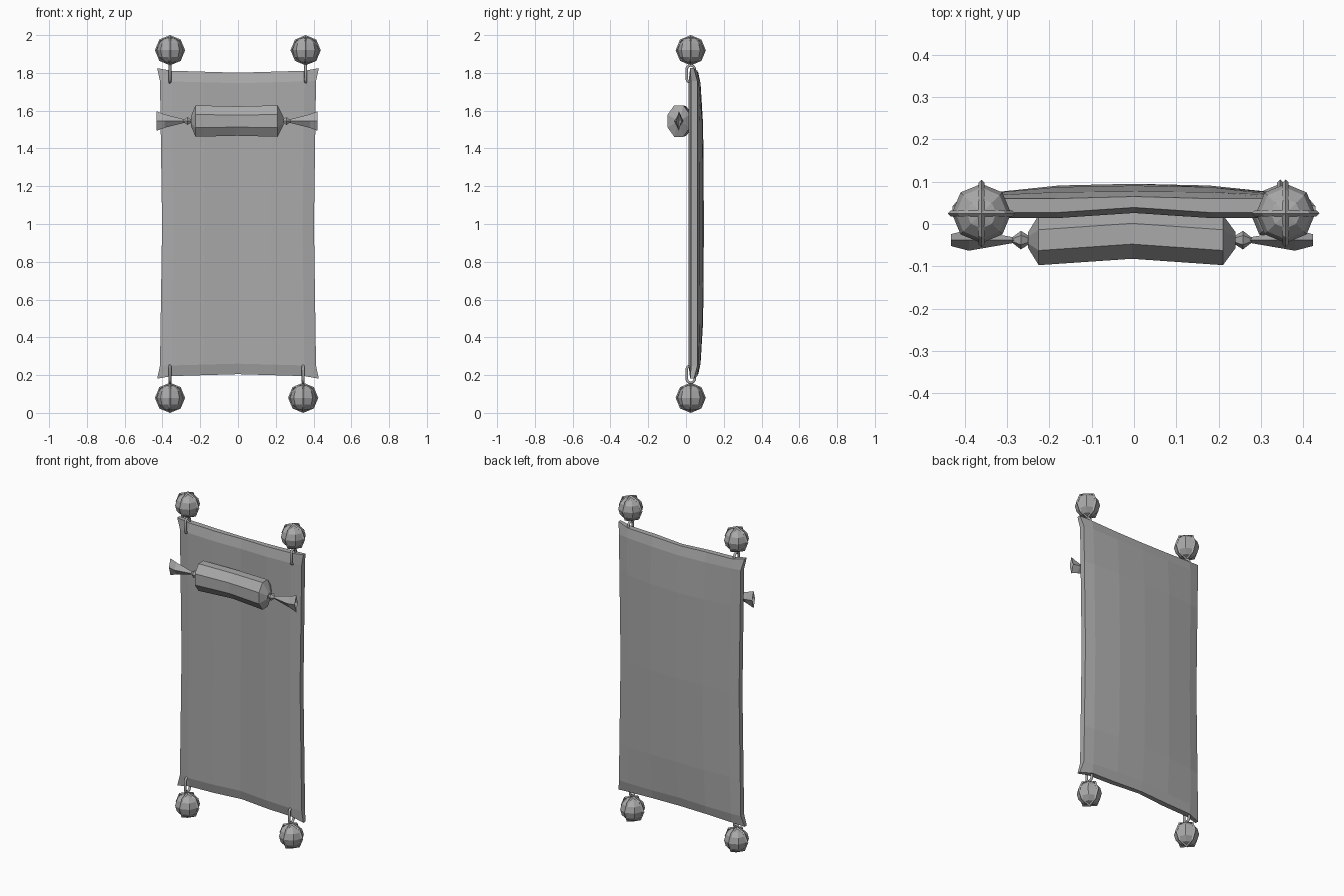
import bpy, bmesh, math
from mathutils import Matrix, Vector

if "Cube" in bpy.data.objects:
    bpy.data.objects.remove(bpy.data.objects["Cube"])

grey = bpy.data.materials.new("plain_grey")
grey.use_nodes = True
GREY = (0.4, 0.4, 0.4, 1)
grey.diffuse_color = GREY
grey.node_tree.nodes["Principled BSDF"].inputs["Base Color"].default_value = GREY


def finish(name, bm):
    bmesh.ops.recalc_face_normals(bm, faces=bm.faces)
    mesh = bpy.data.meshes.new(name)
    bm.to_mesh(mesh)
    bm.free()
    mesh.materials.append(grey)
    ob = bpy.data.objects.new(name, mesh)
    bpy.context.collection.objects.link(ob)
    return ob


# Quilted mat: two puffed grids joined around the rim
cols = [-1, -0.85, -0.44, 0, 0.44, 0.85, 1]
rows = [-1, -0.93, -0.65, 0, 0.65, 0.93, 1]


def mat_point(u, v, back):
    edge = abs(u) == 1 or abs(v) == 1
    corner = abs(u) == 1 and abs(v) == 1
    x = u * (0.402 + 0.012 * abs(v))
    z = 1.0 + v * (0.795 + 0.012 * abs(u)) + (0.006 if v > 0 else 0)
    sag = 0.012 * (1 - min(1, abs(u) / 0.44))
    if corner:
        x, z = u * 0.428, z + v * 0.012
        y = 0.042 if back else 0.022
    elif back:
        y = 0.06 + (0.4 * sag if edge else 0.0)
        if not edge:
            y += 0.032 * (1 - abs(u) ** 2.5) * (1 - 0.75 * abs(v) ** 4) + 0.003
    else:
        y = (0.027 if edge else 0.014) + sag
    return x, y, z


bm = bmesh.new()
sides = [[[bm.verts.new(mat_point(u, v, b)) for u in cols] for v in rows]
         for b in (False, True)]
n = len(cols) - 1
for g in sides:
    for i in range(n):
        for j in range(n):
            bm.faces.new((g[i][j], g[i][j + 1], g[i + 1][j + 1], g[i + 1][j]))
f, b = sides
for i in range(n):
    for k in (0, n):
        bm.faces.new((f[k][i], f[k][i + 1], b[k][i + 1], b[k][i]))
        bm.faces.new((f[i][k], f[i + 1][k], b[i + 1][k], b[i][k]))
finish("mat", bm)


# Lofted parts along x: each station is (x, y shift, y radius, z radius)
def loft(name, stations, count, turn=0.0, notch=0.0):
    bm = bmesh.new()
    rings = []
    for x, dy, ry, rz in stations:
        ring = []
        for k in range(count):
            a = turn + 2 * math.pi * k / count
            ring.append(bm.verts.new((x, -0.038 + dy + ry * math.cos(a),
                                      1.545 + rz * math.sin(a))))
        rings.append(ring)
    for r, s in zip(rings, rings[1:]):
        for k in range(count):
            m = (k + 1) % count
            bm.faces.new((r[k], r[m], s[m], s[k]))
    bm.faces.new(rings[0])
    last = rings[-1]
    if notch:
        hub = bm.verts.new(sum((v.co for v in last), Vector()) / count - Vector((notch, 0, 0)))
        for k in range(count):
            bm.faces.new((last[k], last[(k + 1) % count], hub))
    else:
        bm.faces.new(last)
    return finish(name, bm)


# Pillow roll, knots and flared wrapper ends
loft("pillow", [(-0.25, 0, 0.02, 0.025), (-0.225, 0, 0.064, 0.09),
                (-0.005, 0.015, 0.064, 0.084),
                (0.21, 0, 0.064, 0.09), (0.24, 0, 0.02, 0.025)], 8, math.pi / 8)
for name, s, shift in (("left", 1, -0.01), ("right", -1, 0)):
    x = lambda d: s * (d + shift)
    loft(name + "_knot", [(x(0.245), 0, 0.008, 0.008), (x(0.267), 0, 0.022, 0.024),
                          (x(0.288), 0, 0.006, 0.006)], 6)
    loft(name + "_pillow_end", [(x(0.28), 0, 0.006, 0.008), (x(0.39), 0, 0.025, 0.036),
                                (x(0.432), 0, 0.014, 0.052)], 4, 0, s * 0.03)


# Ribbed corner balls with hanging loops
def ball(name, x, y, z):
    bm = bmesh.new()
    bmesh.ops.create_uvsphere(bm, u_segments=8, v_segments=6, radius=0.07)
    finish(name, bm).location = (x, y, z)
    for label, spin in (("front", 0), ("side", math.pi / 2)):
        bpy.ops.mesh.primitive_torus_add(
            major_segments=8, minor_segments=4, major_radius=0.073, minor_radius=0.007,
            location=(x, y, z), rotation=(math.pi / 2, 0, spin))
        rib = bpy.context.object
        rib.name = name + "_" + label + "_rib"
        rib.data.materials.append(grey)


def loop(name, x, y, z):
    # stadium-shaped link standing in the yz plane
    curve = bpy.data.curves.new(name, "CURVE")
    curve.dimensions = "3D"
    curve.bevel_depth = 0.008
    curve.bevel_resolution = 1
    spline = curve.splines.new("POLY")
    pts = 12
    spline.points.add(pts - 1)
    for k, p in enumerate(spline.points):
        a = 2 * math.pi * (k + 0.5) / pts
        lift = math.copysign(0.023, math.sin(a))
        p.co = (x, y + 0.022 * math.cos(a), z + lift + 0.022 * math.sin(a), 1)
    spline.use_cyclic_u = True
    curve.materials.append(grey)
    bpy.context.collection.objects.link(bpy.data.objects.new(name, curve))


for name, x, up in (("top_left", 0.358, 1), ("top_right", -0.36, 1),
                    ("bottom_left", 0.345, -1), ("bottom_right", -0.36, -1)):
    ball(name + "_ball", x, 0.025, 1 + up * 0.92)
    loop(name + "_loop", x, 0.025, 1 + up * 0.795)
